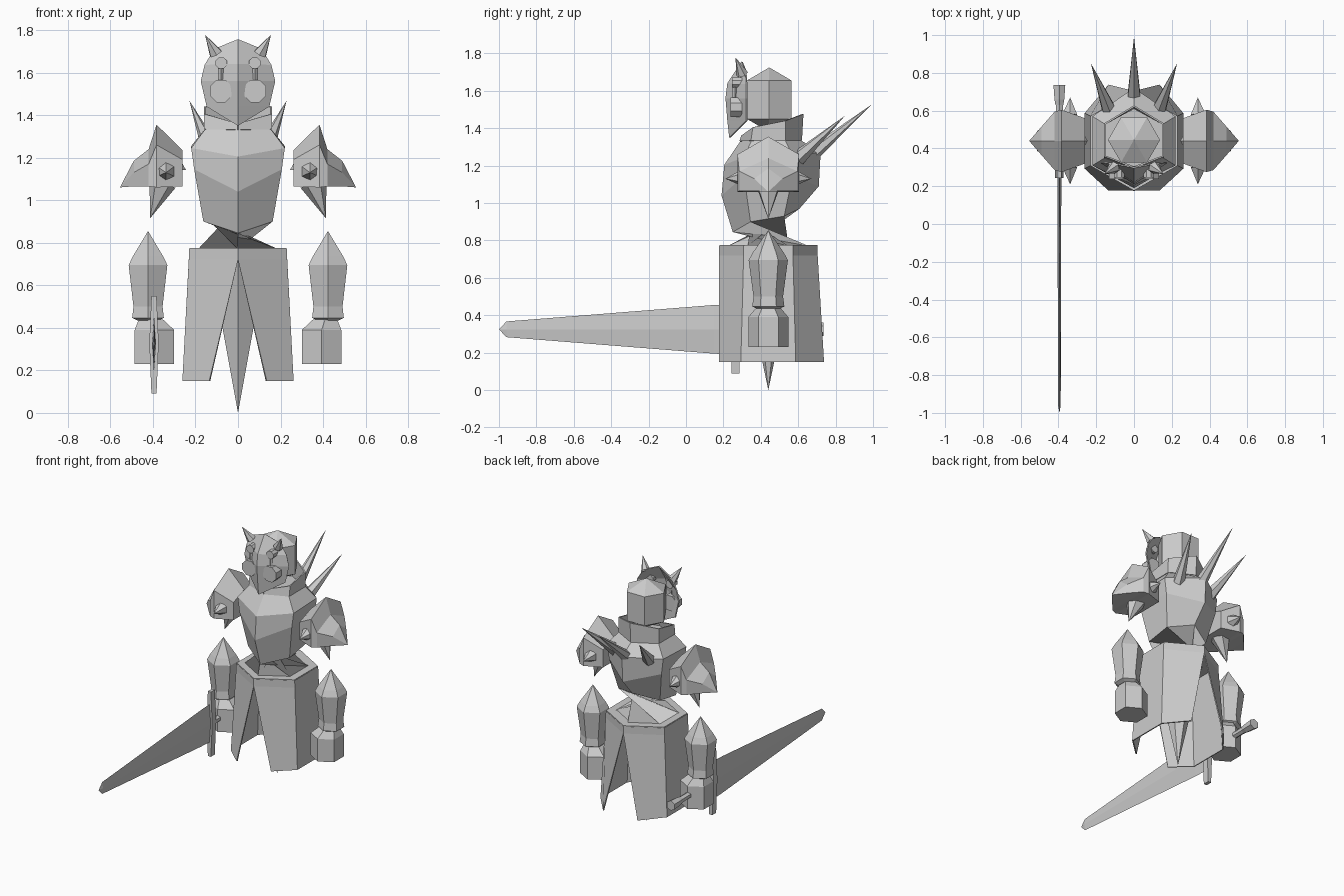
import bpy, bmesh, math
from mathutils import Vector

cube = bpy.data.objects.get("Cube")
if cube:
    bpy.data.objects.remove(cube, do_unlink=True)

grey = bpy.data.materials.new("plain grey")
grey.use_nodes = True
grey.diffuse_color = (0.6, 0.6, 0.6, 1)
grey.node_tree.nodes["Principled BSDF"].inputs["Base Color"].default_value = (0.6, 0.6, 0.6, 1)

CY = 0.44  # depth of the body axis


def ring(x, y, z, r, n=6, turn=90):
    """Horizontal regular polygon."""
    return [(x + r * math.cos(math.radians(turn) + math.tau * i / n),
             y + r * math.sin(math.radians(turn) + math.tau * i / n), z) for i in range(n)]


def loft(name, rings, closed=True, mirror=False, thickness=0):
    """Skin a list of rings or strips; a single point makes a tip."""
    bm = bmesh.new()
    rows = [[bm.verts.new(p) for p in r] for r in rings]
    for a, b in zip(rows, rows[1:]):
        n = max(len(a), len(b))
        for i in range(n if closed else n - 1):
            j = (i + 1) % n
            if len(a) == 1:
                bm.faces.new((a[0], b[i], b[j]))
            elif len(b) == 1:
                bm.faces.new((a[i], a[j], b[0]))
            else:
                bm.faces.new((a[i], a[j], b[j], b[i]))
    if closed:
        for end in (rows[0], rows[-1]):
            if len(end) > 2:
                bm.faces.new(end)
    bmesh.ops.recalc_face_normals(bm, faces=bm.faces)
    mesh = bpy.data.meshes.new(name)
    bm.to_mesh(mesh)
    bm.free()
    mesh.materials.append(grey)
    obj = bpy.data.objects.new(name, mesh)
    bpy.context.collection.objects.link(obj)
    if mirror:
        obj.modifiers.new("Mirror", 'MIRROR')
    if thickness:
        s = obj.modifiers.new("Solidify", 'SOLIDIFY')
        s.thickness = thickness
        s.offset = 0
    return obj


def spike(name, base, tip, r, r_tip=0, n=6, mirror=False):
    """Cone or prism between two points."""
    base, tip = Vector(base), Vector(tip)
    q = (tip - base).to_track_quat('Z', 'Y')

    def circle(c, rad):
        return [c + q @ Vector(p) for p in ring(0, 0, 0, rad, n, 90 + 180 / n if n == 8 else 90)]
    end = circle(tip, r_tip) if r_tip else [tip]
    return loft(name, [circle(base, r), end], mirror=mirror)


def sym(front, side_front, side_back, back):
    """Six-sided ring from its front, side and back points."""
    mir = lambda p: (-p[0], p[1], p[2])
    return [front, side_front, side_back, back, mir(side_back), mir(side_front)]


# Head
loft("head", [[(0, 0.445, 1.725)], ring(0, 0.445, 1.655, 0.138, turn=0),
              ring(0, 0.445, 1.45, 0.138, turn=0), [(0, 0.445, 1.38)]])

# Mask with horns and eye pieces
loft("mask", [
    [(0, 0.30, 1.755), (0.11, 0.32, 1.71)],
    [(0, 0.225, 1.64), (0.155, 0.325, 1.635)],
    [(0, 0.215, 1.56), (0.173, 0.325, 1.56)],
    [(0, 0.225, 1.44), (0.145, 0.325, 1.44)],
    [(0, 0.235, 1.35)]], closed=False, mirror=True, thickness=0.008)
spike("mask_horns", (0.105, 0.30, 1.69), (0.155, 0.265, 1.778), 0.033, mirror=True)
spike("eye_discs", (0.08, 0.30, 1.513), (0.08, 0.237, 1.513), 0.057, 0.057, 8, True)
spike("brow_discs", (0.078, 0.30, 1.645), (0.078, 0.247, 1.645), 0.029, 0.029, 8, True)
spike("brow_bars", (0.08, 0.262, 1.54), (0.08, 0.262, 1.63), 0.013, 0.013, 4, True)

# Collar, rising toward the back
neck = sym((0, 0.29, 1.33), (0.155, 0.35, 1.333), (0.155, 0.53, 1.335), (0, 0.615, 1.335))
rim = sym((0, 0.30, 1.36), (0.155, 0.36, 1.405), (0.155, 0.53, 1.44), (0, 0.623, 1.475))
strip = lambda r: r + r[:1]
loft("collar", [strip(neck), strip(rim)], closed=False, thickness=0.01)

# Torso
loft("torso", [
    neck,
    sym((0, 0.205, 1.205), (0.22, 0.31, 1.245), (0.22, 0.57, 1.255), (0, 0.72, 1.27)),
    sym((0, 0.19, 1.04), (0.206, 0.31, 1.145), (0.206, 0.57, 1.145), (0, 0.71, 1.09)),
    sym((0, 0.25, 0.845), (0.163, 0.345, 0.90), (0.163, 0.525, 0.93), (0, 0.607, 0.97)),
    ring(0, CY, 0.77, 0.217)])

# Back spikes
spike("back_spike_middle", (0, 0.65, 1.24), (0, 0.99, 1.525), 0.042)
spike("back_spikes_side", (0.13, 0.60, 1.24), (0.228, 0.85, 1.467), 0.042, mirror=True)

# Skirt, slit at front and back
loft("waist_plate", [ring(0, CY, 0.775, 0.262), ring(0, CY, 0.755, 0.262)])
top = [(0, 0.18), (0.226, 0.31), (0.226, 0.57), (0, 0.70)]
hem = [(0.133, 0.18), (0.258, 0.295), (0.258, 0.585), (0.133, 0.735)]
low = [(x + (0 if x == 0 else 0.002), y) for x, y in top]
loft("skirt", [[(x, y, z) for x, y in row] for row, z in
               ((top, 0.77), (low, 0.72), (hem, 0.15))],
     closed=False, mirror=True, thickness=0.008)
spike("lower_spike", (0, CY, 0.76), (0, CY, 0.0), 0.16)


# Pauldrons: five-sided rings from the inner side to the outer point
def pentagon(x, w, bottom, shoulder, peak):
    return [(x, CY, peak), (x, CY + w, shoulder), (x, CY + w, bottom),
            (x, CY - w, bottom), (x, CY - w, shoulder)]


loft("pauldrons", [
    pentagon(0.26, 0.12, 1.065, 1.19, 1.235),
    pentagon(0.383, 0.165, 1.06, 1.26, 1.355),
    pentagon(0.42, 0.155, 1.065, 1.17, 1.24),
    pentagon(0.49, 0.075, 1.065, 1.13, 1.185),
    [(0.555, CY, 1.06)]], mirror=True)
spike("shoulder_caps", (0.32, CY, 1.14), (0.325, CY, 1.29), 0.075, mirror=True)
spike("pauldron_lower_spikes", (0.355, CY, 1.08), (0.413, CY, 0.915), 0.065, mirror=True)
for label, side in (("front", -1), ("back", 1)):
    spike("pauldron_%s_spikes" % label, (0.34, CY + side * 0.14, 1.135),
          (0.338, CY + side * 0.23, 1.13), 0.045, mirror=True)

# Forearms and hands
loft("forearms", [[(0.423, CY, 0.855)]] + [ring(0.423, CY, z, r) for r, z in (
    (0.083, 0.735), (0.105, 0.695), (0.079, 0.50), (0.086, 0.447), (0.06, 0.435))], mirror=True)
loft("hands", [ring(x, CY, z, r) for x, r, z in (
    (0.41, 0.065, 0.44), (0.393, 0.107, 0.39), (0.393, 0.107, 0.23))], mirror=True)

# Sword in the right hand
SX, SZ = -0.395, 0.325


def blade_section(y, half, thick):
    return [(SX, y, SZ + half), (SX + thick, y, SZ), (SX, y, SZ - half), (SX - thick, y, SZ)]


loft("sword_blade", [blade_section(0.26, 0.135, 0.01), blade_section(0.15, 0.13, 0.01),
                     blade_section(-0.96, 0.042, 0.007), [(SX, -1.0, SZ)]])
loft("sword_guard", [[(SX + sx * w, 0.265 + sy * 0.022, z)
                      for sx, sy in ((1, 1), (-1, 1), (-1, -1), (1, -1))]
                     for z, w in ((0.55, 0.012), (0.33, 0.022), (0.09, 0.012))])
spike("sword_handle", (SX, 0.25, SZ), (SX, 0.66, SZ), 0.022, 0.022)
loft("sword_pommel", [[(SX + x * r, y, SZ + z * r) for x, z, _ in ring(0, 0, 0, 1)]
                      for y, r in ((0.63, 0.024), (0.66, 0.03), (0.735, 0.036))])
